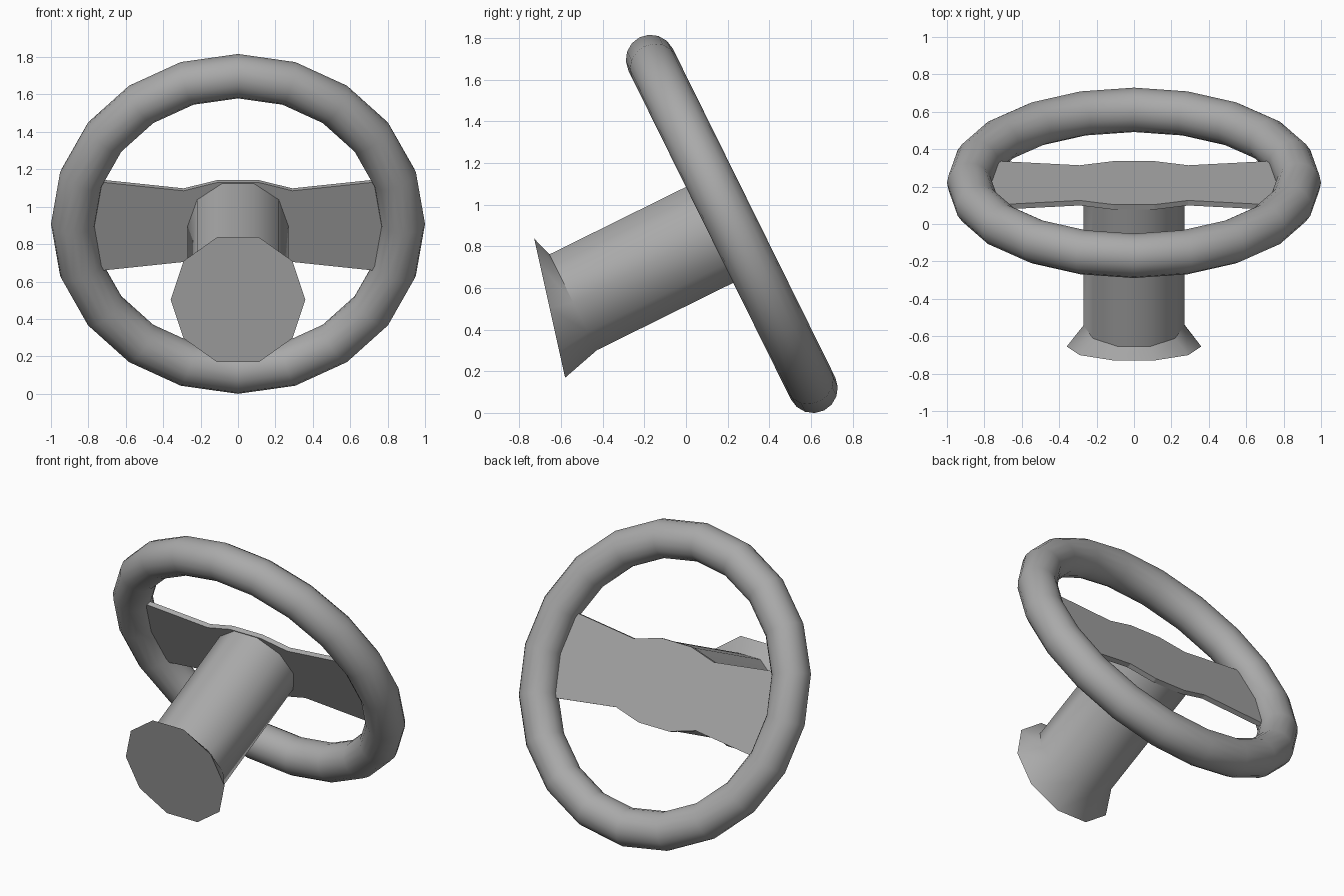
import bpy, bmesh, math
from mathutils import Vector

if "Cube" in bpy.data.objects:
    bpy.data.objects.remove(bpy.data.objects["Cube"])

CENTRE = Vector((0, 0.22, 0.908))
UP = Vector((0, -0.443, 0.8965))      # in-plane "up" of the tilted wheel
AXIS = Vector((0, 0.8965, 0.443))     # wheel axis, pointing to the driver
X = Vector((1, 0, 0))

grey = bpy.data.materials.new("mid_grey")
grey.diffuse_color = (0.4, 0.4, 0.4, 1)
grey.use_nodes = True
grey.node_tree.nodes["Principled BSDF"].inputs["Base Color"].default_value = grey.diffuse_color


def at(x, u, d):
    """Point in the tilted wheel frame."""
    return CENTRE + X * x + UP * u + AXIS * d


def loft(name, rings, loop=False, smooth=True):
    """Skin a list of equal-length rings; cap the ends unless looped."""
    bm = bmesh.new()
    vs = [[bm.verts.new(p) for p in r] for r in rings]
    n = len(vs[0])
    for i in range(len(vs) if loop else len(vs) - 1):
        a, b = vs[i], vs[(i + 1) % len(vs)]
        for j in range(n):
            k = (j + 1) % n
            bm.faces.new((a[j], a[k], b[k], b[j]))
    if not loop:
        bm.faces.new(vs[0])
        bm.faces.new(vs[-1])
    bmesh.ops.recalc_face_normals(bm, faces=bm.faces)
    me = bpy.data.meshes.new(name)
    bm.to_mesh(me)
    bm.free()
    me.materials.append(grey)
    ob = bpy.data.objects.new(name, me)
    bpy.context.collection.objects.link(ob)
    if smooth:
        bpy.ops.object.select_all(action='DESELECT')
        ob.select_set(True)
        bpy.context.view_layer.objects.active = ob
        bpy.ops.object.shade_smooth_by_angle(angle=math.radians(40))
    return ob


def angles(n):
    return [2 * math.pi * i / n for i in range(n)]


# Rim: 20-sided ring with a round section
R, r = 0.881, 0.119
loft("rim", [[at((R + r * math.cos(b)) * math.cos(a),
                 (R + r * math.cos(b)) * math.sin(a),
                 r * math.sin(b)) for b in angles(16)]
             for a in angles(20)], loop=True)

# Spoke plate: one quarter outline mirrored both ways
quarter = [(0.80, 0.272), (0.29, 0.212), (0.11, 0.262)]
top = quarter + [(-x, u) for x, u in reversed(quarter)]
outline = top + [(x, -u) for x, u in reversed(top)]
loft("spoke_plate", [[at(x, u, d) for x, u in outline] for d in (0.0, -0.03)],
     smooth=False)

# Column: decagonal tube flaring to a base plate tilted the other way
def column_ring(d):
    return [at(0.27 * math.cos(a), 0.27 * math.sin(a), d) for a in angles(10)]


base_centre = Vector((0, -0.655, 0.503))
base_up = Vector((0, -0.217, 0.976))
base_ring = [base_centre + 0.36 * (X * math.cos(a) + base_up * math.sin(a))
             for a in angles(10)]
loft("column", [column_ring(-0.02), column_ring(-0.85), base_ring])
